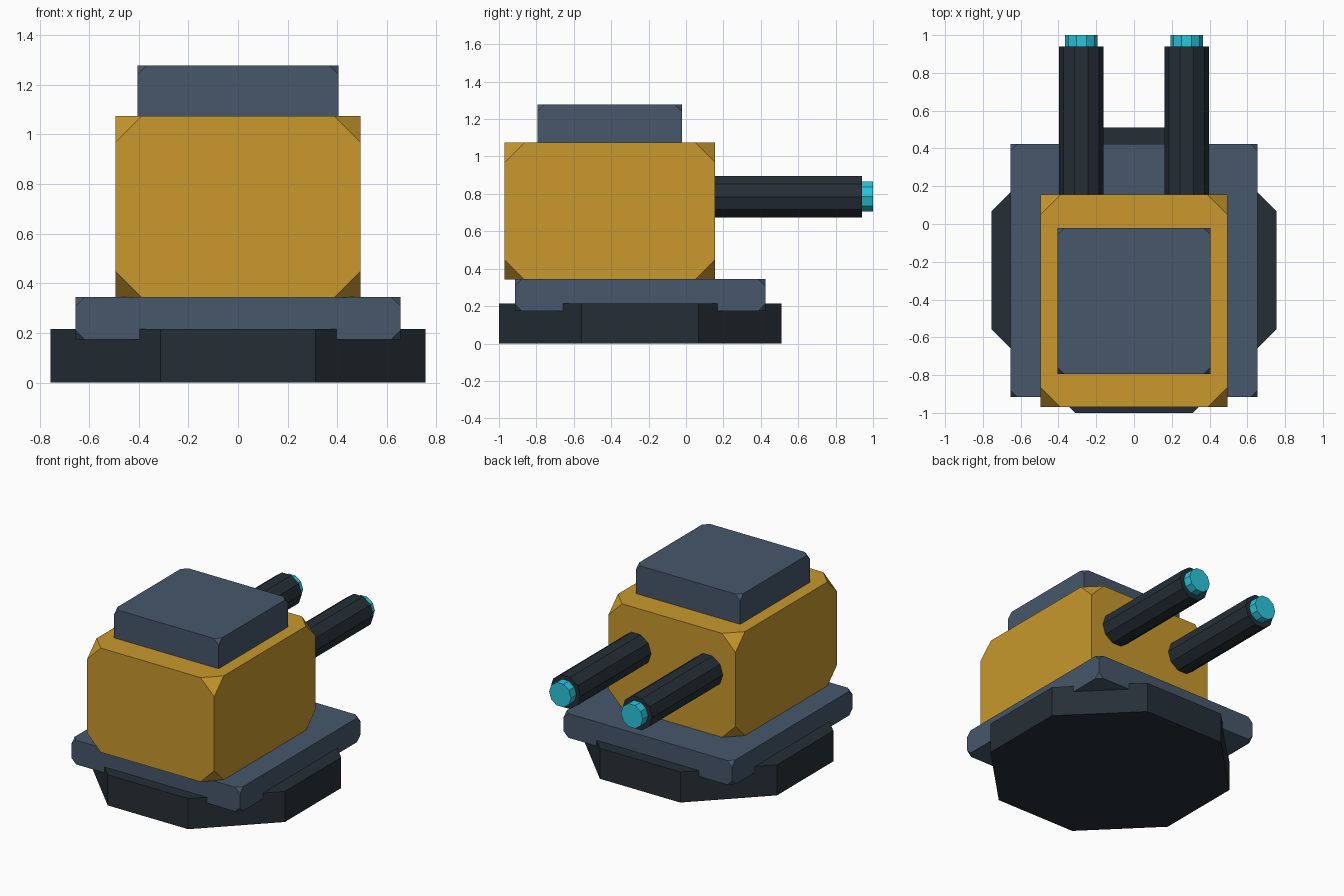
import bpy, bmesh
from math import pi, cos, sin
from mathutils import Vector

default = bpy.data.objects.get("Cube")
if default:
    bpy.data.objects.remove(default, do_unlink=True)


def material(name, rgb):
    """Flat material from an 8-bit sRGB colour."""
    lin = [((c / 255 + 0.055) / 1.055) ** 2.4 for c in rgb]
    m = bpy.data.materials.new(name)
    m.use_nodes = True
    m.diffuse_color = (*lin, 1)
    m.node_tree.nodes["Principled BSDF"].inputs["Base Color"].default_value = (*lin, 1)
    return m


yellow = material("mustard yellow", (200, 152, 45))
slate = material("slate blue", (70, 87, 106))
dark = material("dark gunmetal", (37, 47, 54))
teal = material("bright teal", (42, 198, 220))


def finish(name, bm, mat):
    bmesh.ops.recalc_face_normals(bm, faces=bm.faces[:])
    mesh = bpy.data.meshes.new(name)
    bm.to_mesh(mesh)
    bm.free()
    mesh.materials.append(mat)
    bpy.context.collection.objects.link(bpy.data.objects.new(name, mesh))


def cut_corner_box(name, low, high, cut, mat):
    """Box between two corners with each of its eight corners cut off."""
    low, high = Vector(low), Vector(high)
    bm = bmesh.new()
    bmesh.ops.create_cube(bm, size=1)
    bmesh.ops.scale(bm, vec=high - low, verts=bm.verts[:])
    bmesh.ops.translate(bm, vec=(low + high) / 2, verts=bm.verts[:])
    bmesh.ops.bevel(bm, geom=bm.verts[:], offset=cut, offset_type='OFFSET',
                    segments=1, affect='VERTICES')
    finish(name, bm, mat)


def prism(name, centre, u, v, along, radius, sides, turn, mat):
    """Regular prism: polygon in the u-v plane, extruded by a vector."""
    centre, u, v = Vector(centre), Vector(u), Vector(v)
    bm = bmesh.new()
    angles = [turn + 2 * pi * i / sides for i in range(sides)]
    face = bm.faces.new([bm.verts.new(centre + radius * (cos(a) * u + sin(a) * v))
                         for a in angles])
    top = bmesh.ops.extrude_face_region(bm, geom=[face], use_keep_orig=True)["geom"]
    bmesh.ops.translate(bm, vec=along,
                        verts=[g for g in top if isinstance(g, bmesh.types.BMVert)])
    finish(name, bm, mat)


X, Y, Z = (1, 0, 0), (0, 1, 0), (0, 0, 1)

# Octagonal foot and the mounting plate set into it
prism("base", (0, -0.245, 0), X, Y, (0, 0, 0.215), 0.755 / cos(pi / 8), 8, pi / 8, dark)
cut_corner_box("mounting_plate", (-0.655, -0.915, 0.174), (0.655, 0.424, 0.344), 0.037, slate)

# Turret housing and its cap, sunk slightly into the housing
cut_corner_box("turret_body", (-0.494, -0.97, 0.342), (0.494, 0.156, 1.074), 0.106, yellow)
cut_corner_box("turret_cap", (-0.406, -0.795, 1.03), (0.406, -0.022, 1.277), 0.037, slate)

# Twin barrels with glowing muzzles
for side, x in (("left", 0.279), ("right", -0.279)):
    prism(side + "_barrel", (x, 0.05, 0.784), X, Z, (0, 0.89, 0), 0.117, 10, 0, dark)
    prism(side + "_muzzle", (x, 0.9, 0.786), X, Z, (0, 0.1, 0), 0.085, 10, 0, teal)
